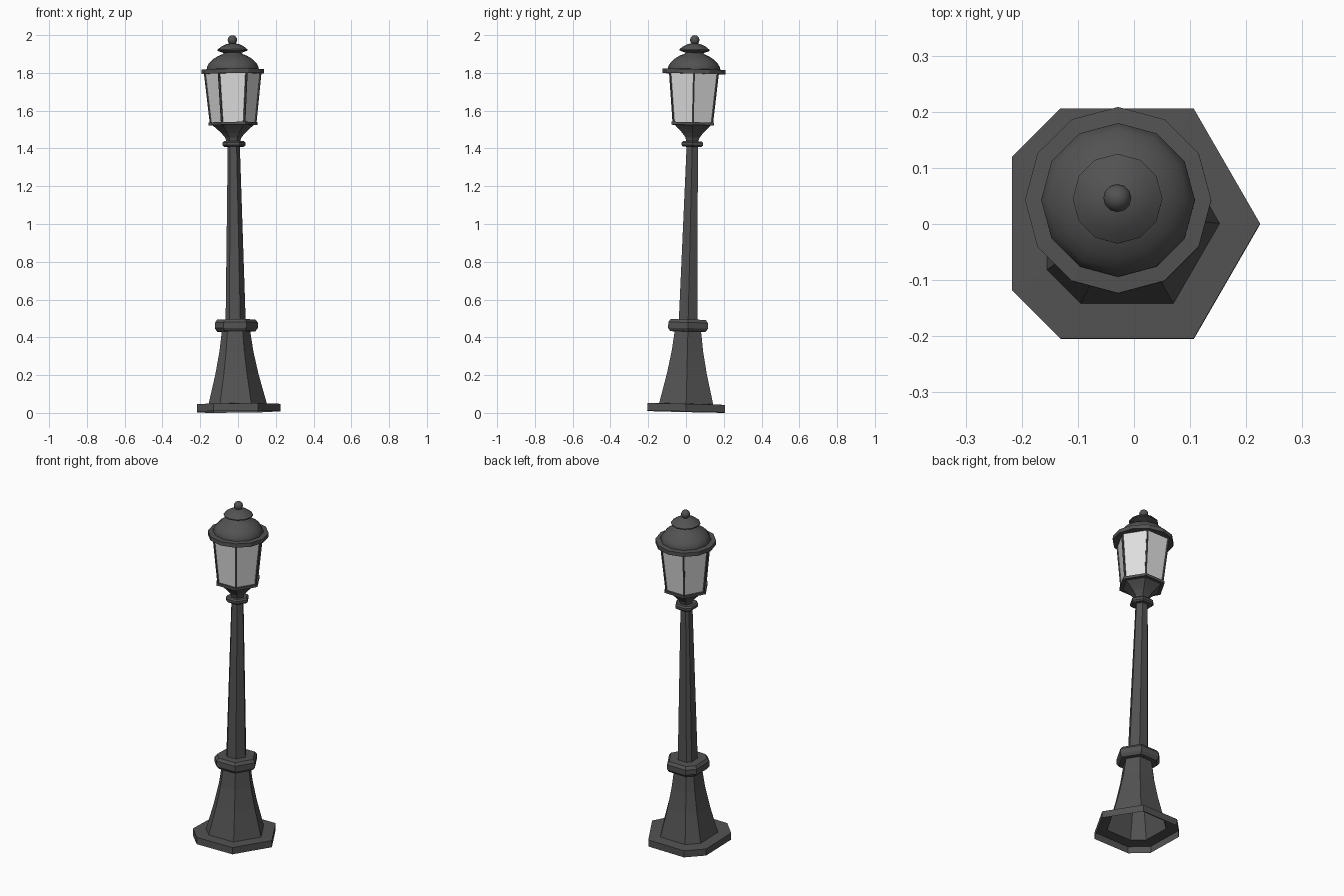
import bpy, bmesh
from math import sin, cos, radians
from mathutils import Matrix, Vector, Euler

cube = bpy.data.objects.get("Cube")
if cube:
    bpy.data.objects.remove(cube, do_unlink=True)


def material(name, grey):
    mat = bpy.data.materials.new(name)
    mat.use_nodes = True
    colour = (grey, grey, grey, 1)
    mat.diffuse_color = colour
    mat.node_tree.nodes["Principled BSDF"].inputs["Base Color"].default_value = colour
    return mat


iron = material("dark iron", 0.085)
pane = material("pale glass", 0.75)

# The whole lamp leans slightly to the back
LEAN = Matrix.Translation((-0.012, 0, 0.006)) @ Euler((-0.0235, -0.009, 0)).to_matrix().to_4x4()

# Cross-sections: corner angles in degrees
SEVEN = [0, 60, 120, 150, 210, 240, 300]
SIX = list(range(0, 360, 60))
TWELVE = list(range(0, 360, 30))


def finish(name, bm, mat, smooth=False):
    mesh = bpy.data.meshes.new(name)
    bm.to_mesh(mesh)
    bm.free()
    mesh.materials.append(mat)
    obj = bpy.data.objects.new(name, mesh)
    bpy.context.collection.objects.link(obj)
    obj.matrix_world = LEAN
    if smooth:
        bpy.ops.object.select_all(action="DESELECT")
        obj.select_set(True)
        bpy.context.view_layer.objects.active = obj
        bpy.ops.object.shade_smooth_by_angle(angle=radians(42))
    return obj


def lathe(name, profile, angles, mat=iron, smooth=False):
    """Sweep (radius, height) points round the given corner angles."""
    bm = bmesh.new()
    rings = [[bm.verts.new((r * cos(radians(a)), r * sin(radians(a)), z)) for a in angles]
             for r, z in profile]
    n = len(angles)
    for low, high in zip(rings, rings[1:]):
        for j in range(n):
            k = (j + 1) % n
            bm.faces.new((low[j], low[k], high[k], high[j]))
    return finish(name, bm, mat, smooth)


# Hollow foot plate and flared skirt
lathe("foot_plate", [(0.237, 0), (0.237, 0.04), (0.165, 0.042)], SEVEN)
lathe("flared_skirt", [(0.165, 0.042), (0.122, 0.2), (0.096, 0.32), (0.08, 0.43)], SEVEN)

# Collars and tapering post
lathe("lower_collar", [(0.07, 0.425), (0.108, 0.425), (0.121, 0.442), (0.121, 0.472),
                       (0.108, 0.488), (0.05, 0.488)], SEVEN)
lathe("post", [(0.057, 0.48), (0.034, 1.42)], SEVEN)
lathe("neck_collar", [(0.03, 1.403), (0.056, 1.403), (0.065, 1.411), (0.065, 1.425),
                      (0.056, 1.433), (0.03, 1.433)], SEVEN)

# Lantern: bracket, sill, panes and corner bars
lathe("lantern_bracket", [(0.036, 1.43), (0.043, 1.452), (0.062, 1.475), (0.085, 1.497),
                          (0.112, 1.52)], SIX)
lathe("lantern_sill", [(0.1, 1.518), (0.13, 1.518), (0.13, 1.533), (0.1, 1.533)], SIX)
GLASS_LOW, GLASS_HIGH = (0.118, 1.53), (0.147, 1.8)
lathe("lantern_glass", [GLASS_LOW, GLASS_HIGH], SIX, pane)

bars = bmesh.new()
for a in SIX:
    turn = Matrix.Rotation(radians(a), 3, "Z")
    low, high = (turn @ Vector((r, 0, z)) for r, z in (GLASS_LOW, GLASS_HIGH))
    place = (Matrix.Translation((low + high) / 2)
             @ (high - low).to_track_quat("Z", "Y").to_matrix().to_4x4())
    bmesh.ops.create_cone(bars, cap_ends=True, segments=6, radius1=0.006, radius2=0.006,
                          depth=(high - low).length, matrix=place)
finish("lantern_corner_bars", bars, iron)

# Roof: rim, lower dome, upper cap and ball finial
lathe("roof_rim", [(0.001, 1.79), (0.166, 1.79), (0.166, 1.813), (0.12, 1.816)], TWELVE)
lathe("roof_dome", [(0.137, 1.814), (0.137, 1.826), (0.125, 1.847), (0.105, 1.867),
                    (0.078, 1.884), (0.055, 1.893), (0.046, 1.902)], TWELVE, smooth=True)
lathe("roof_cap", [(0.046, 1.9), (0.08, 1.912), (0.08, 1.918), (0.06, 1.934),
                   (0.036, 1.946), (0.015, 1.951), (0.012, 1.965)], TWELVE, smooth=True)

ball = bmesh.new()
bmesh.ops.create_uvsphere(ball, u_segments=12, v_segments=8, radius=0.025,
                          matrix=Matrix.Translation((0, 0, 1.969)))
finish("ball_finial", ball, iron, smooth=True)
